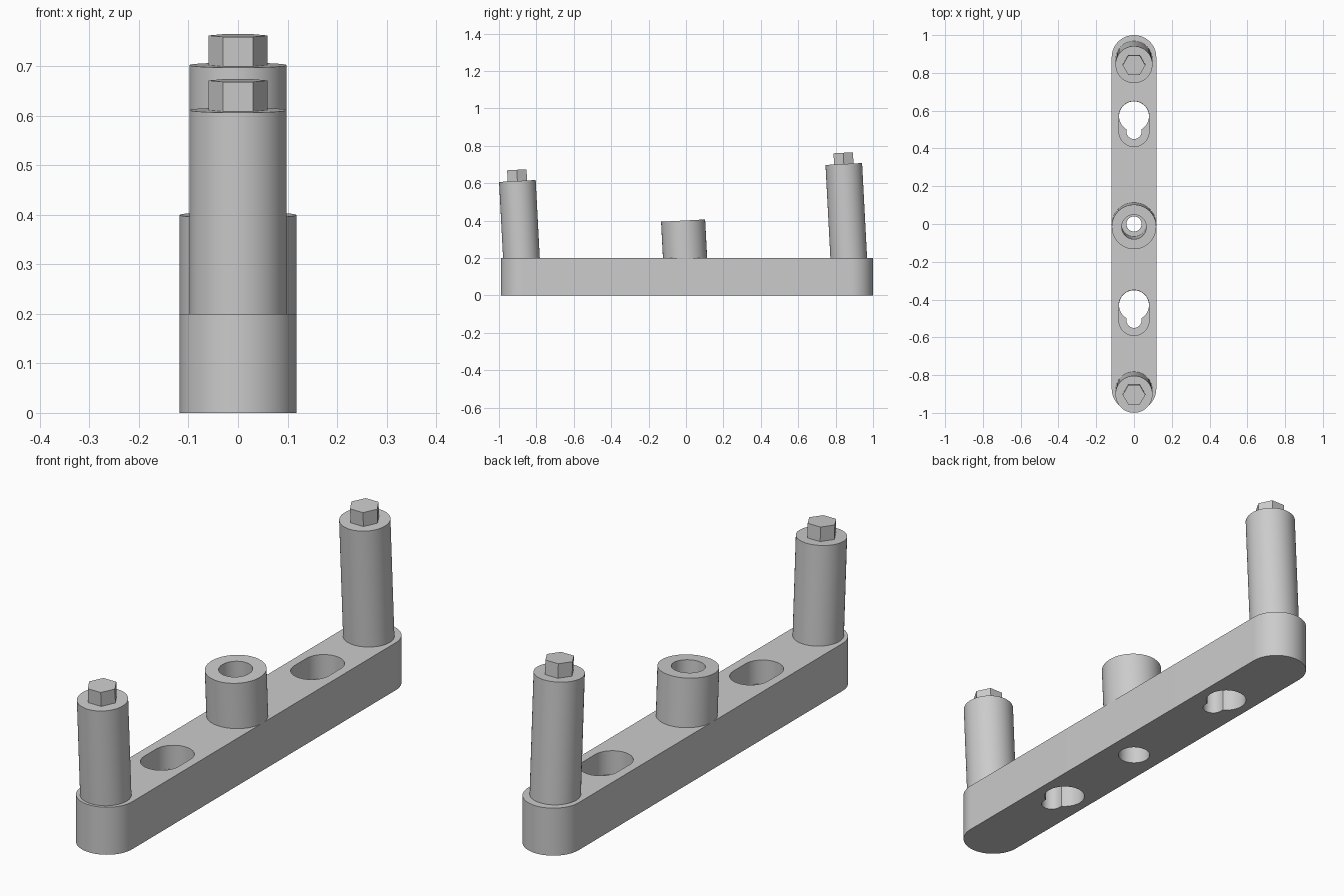
import bpy, bmesh, math
from mathutils import Matrix, Vector

cube = bpy.data.objects.get("Cube")
if cube:
    bpy.data.objects.remove(cube, do_unlink=True)

grey = bpy.data.materials.new("plain grey")
grey.use_nodes = True
COLOUR = (0.6, 0.6, 0.6, 1)
grey.diffuse_color = COLOUR
grey.node_tree.nodes["Principled BSDF"].inputs["Base Color"].default_value = COLOUR

LEAN = math.radians(-3)          # posts lean towards the front
BAR_TOP = 0.2


def prism(name, outline, z0, z1, matrix=Matrix()):
    """Extrude a flat outline from z0 to z1."""
    bm = bmesh.new()
    face = bm.faces.new([bm.verts.new((x, y, z0)) for x, y in outline])
    ext = bmesh.ops.extrude_face_region(bm, geom=[face])
    top = [v for v in ext["geom"] if isinstance(v, bmesh.types.BMVert)]
    bmesh.ops.translate(bm, verts=top, vec=(0, 0, z1 - z0))
    bmesh.ops.recalc_face_normals(bm, faces=bm.faces)
    bm.transform(matrix)
    mesh = bpy.data.meshes.new(name)
    bm.to_mesh(mesh)
    bm.free()
    mesh.materials.append(grey)
    obj = bpy.data.objects.new(name, mesh)
    bpy.context.collection.objects.link(obj)
    return obj


def circle(r, y=0, sides=64):
    return [(r * math.cos(math.tau * i / sides), y + r * math.sin(math.tau * i / sides))
            for i in range(sides)]


def capsule(r, y0, y1, half=32):
    """Slot outline along y between two end centres."""
    arc = [math.pi * i / half for i in range(half + 1)]
    return ([(r * math.cos(a), y1 + r * math.sin(a)) for a in arc] +
            [(-r * math.cos(a), y0 - r * math.sin(a)) for a in arc])


def leaning(y):
    """Frame whose origin is on the bar top at y, tipped to the front."""
    return Matrix.Translation((0, y, BAR_TOP)) @ Matrix.Rotation(-LEAN, 4, "X")


def activate(obj):
    bpy.ops.object.select_all(action="DESELECT")
    obj.select_set(True)
    bpy.context.view_layer.objects.active = obj


def cut(obj, cutter):
    cutter.hide_render = True
    mod = obj.modifiers.new("cut", "BOOLEAN")
    mod.operation, mod.solver, mod.object = "DIFFERENCE", "EXACT", cutter
    activate(obj)
    bpy.ops.object.modifier_apply(modifier=mod.name)
    bpy.data.objects.remove(cutter, do_unlink=True)


def smooth(obj):
    activate(obj)
    bpy.ops.object.shade_smooth_by_angle(angle=math.radians(30))


# Base bar with rounded ends
bar = prism("base_bar", capsule(0.118, -0.872, 0.882), 0, BAR_TOP)

# Keyhole mounting slots: wide pocket above, keyhole below
for y in (-0.51, 0.49):
    cut(bar, prism("pocket_cutter", capsule(0.08, y, y + 0.08), 0.1, 0.3))
    cut(bar, prism("round_cutter", circle(0.079, y + 0.08), -0.1, 0.15))
    cut(bar, prism("slot_cutter", capsule(0.04, y, y + 0.08), -0.1, 0.15))

# Centre boss, bored from both ends with a narrow ledge between
boss = prism("centre_boss", circle(0.118), -0.02, 0.2, leaning(-0.005))
for part in (bar, boss):
    cut(part, prism("bore_cutter", circle(0.065), -0.06, 0.4, leaning(-0.005)))
cut(bar, prism("lower_bore_cutter", circle(0.062), -0.1, 0.1))
cut(bar, prism("through_cutter", circle(0.04), -0.1, 0.3))
smooth(bar)
smooth(boss)

# Leaning posts with hexagonal tips
for side, y, height in (("front", -0.88, 0.412), ("back", 0.87, 0.503)):
    frame = leaning(y)
    smooth(prism(side + "_post", circle(0.098), -0.02, height, frame))
    prism(side + "_hex_tip", circle(0.06, sides=6), height - 0.01, height + 0.06, frame)
